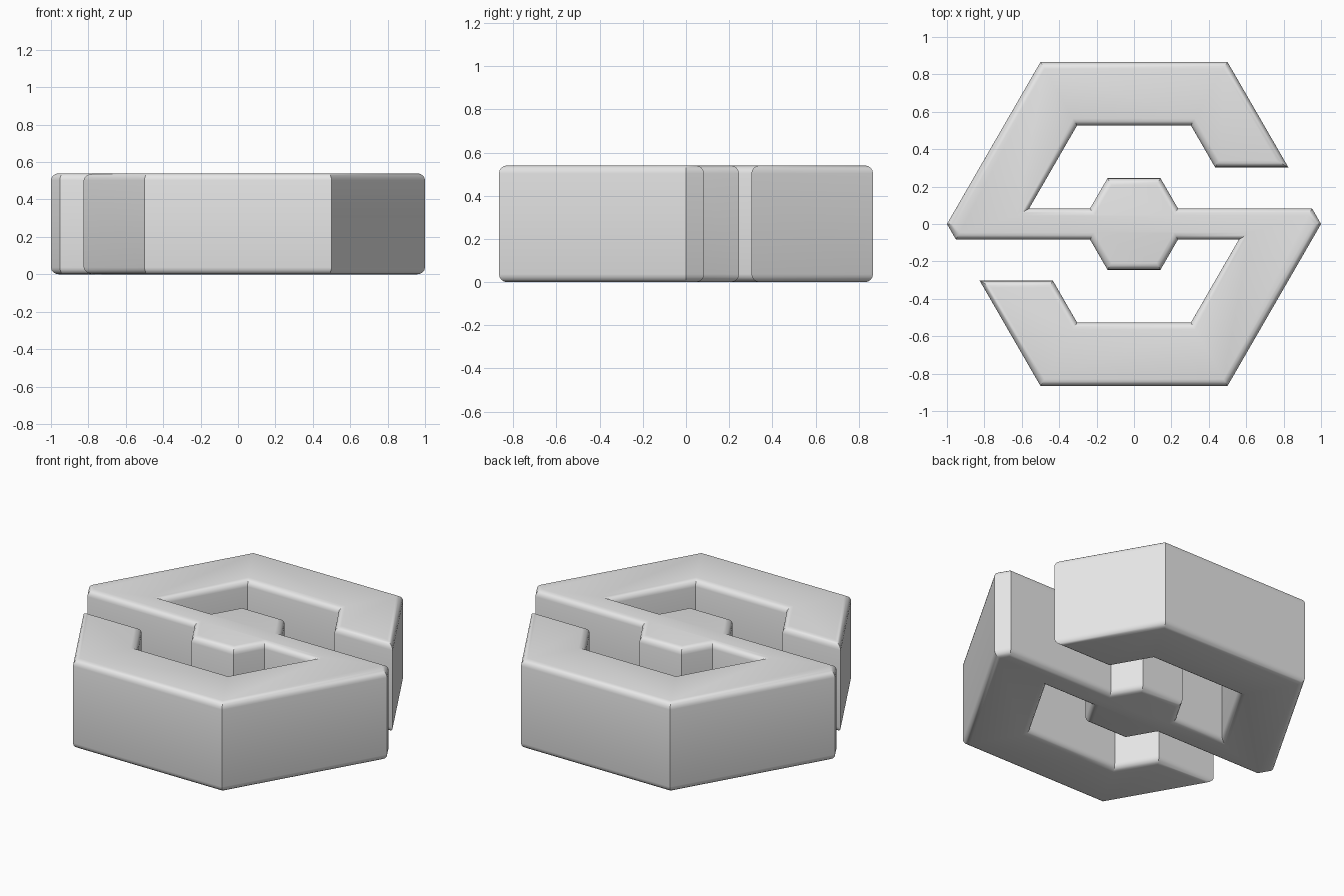
import bpy, bmesh, math

default_cube = bpy.data.objects.get("Cube")
if default_cube:
    bpy.data.objects.remove(default_cube, do_unlink=True)

HEIGHT = 0.54
BEVEL = 0.037
ROOT3 = math.sqrt(3)
BAR = 0.083      # half width of the cross bar
GAP = 0.303      # where the open arm ends
INNER = 0.527    # inner wall of the ring
HUB = 0.283      # hub corner radius


def hex_x(radius, y):
    """Right edge of a hexagon with corners on the x axis."""
    return radius - y / ROOT3


inner_radius = INNER * 2 / ROOT3
ring_radius = inner_radius

# Half of the outline, clockwise from the left tip: ring, open end, hole, hub, bar
half = [
    (-1, 0), (-0.5, ROOT3 / 2), (0.5, ROOT3 / 2),
    (hex_x(1, GAP), GAP), (hex_x(ring_radius, GAP), GAP),
    (ring_radius / 2, INNER), (-ring_radius / 2, INNER),
    (-hex_x(ring_radius, BAR), BAR), (-hex_x(HUB, BAR), BAR),
    (-HUB / 2, HUB * ROOT3 / 2), (HUB / 2, HUB * ROOT3 / 2),
    (hex_x(HUB, BAR), BAR), (hex_x(1, BAR), BAR),
]
outline = half + [(-x, -y) for x, y in half]

# Extrude the outline and round only its top and bottom rims
bm = bmesh.new()
base = bm.faces.new([bm.verts.new((x, y, 0)) for x, y in outline])
extruded = bmesh.ops.extrude_face_region(bm, geom=[base], use_keep_orig=True)
top = [v for v in extruded["geom"] if isinstance(v, bmesh.types.BMVert)]
bmesh.ops.translate(bm, verts=top, vec=(0, 0, HEIGHT))
bmesh.ops.recalc_face_normals(bm, faces=bm.faces)
rims = [e for e in bm.edges if abs(e.verts[0].co.z - e.verts[1].co.z) < 0.01]
bmesh.ops.bevel(bm, geom=rims, offset=BEVEL, offset_type='OFFSET', segments=4,
                profile=0.5, affect='EDGES', clamp_overlap=False)

mesh = bpy.data.meshes.new("hexagonal_emblem")
bm.to_mesh(mesh)
bm.free()
emblem = bpy.data.objects.new("hexagonal_emblem", mesh)
bpy.context.collection.objects.link(emblem)

# Plain light grey
grey = bpy.data.materials.new("light_grey")
grey.use_nodes = True
colour = (0.8, 0.8, 0.8, 1)
grey.diffuse_color = colour
grey.node_tree.nodes["Principled BSDF"].inputs["Base Color"].default_value = colour
mesh.materials.append(grey)

# Smooth the rounded rims, keep the corners crisp
bpy.ops.object.select_all(action='DESELECT')
emblem.select_set(True)
bpy.context.view_layer.objects.active = emblem
bpy.ops.object.shade_smooth_by_angle(angle=math.radians(30))
